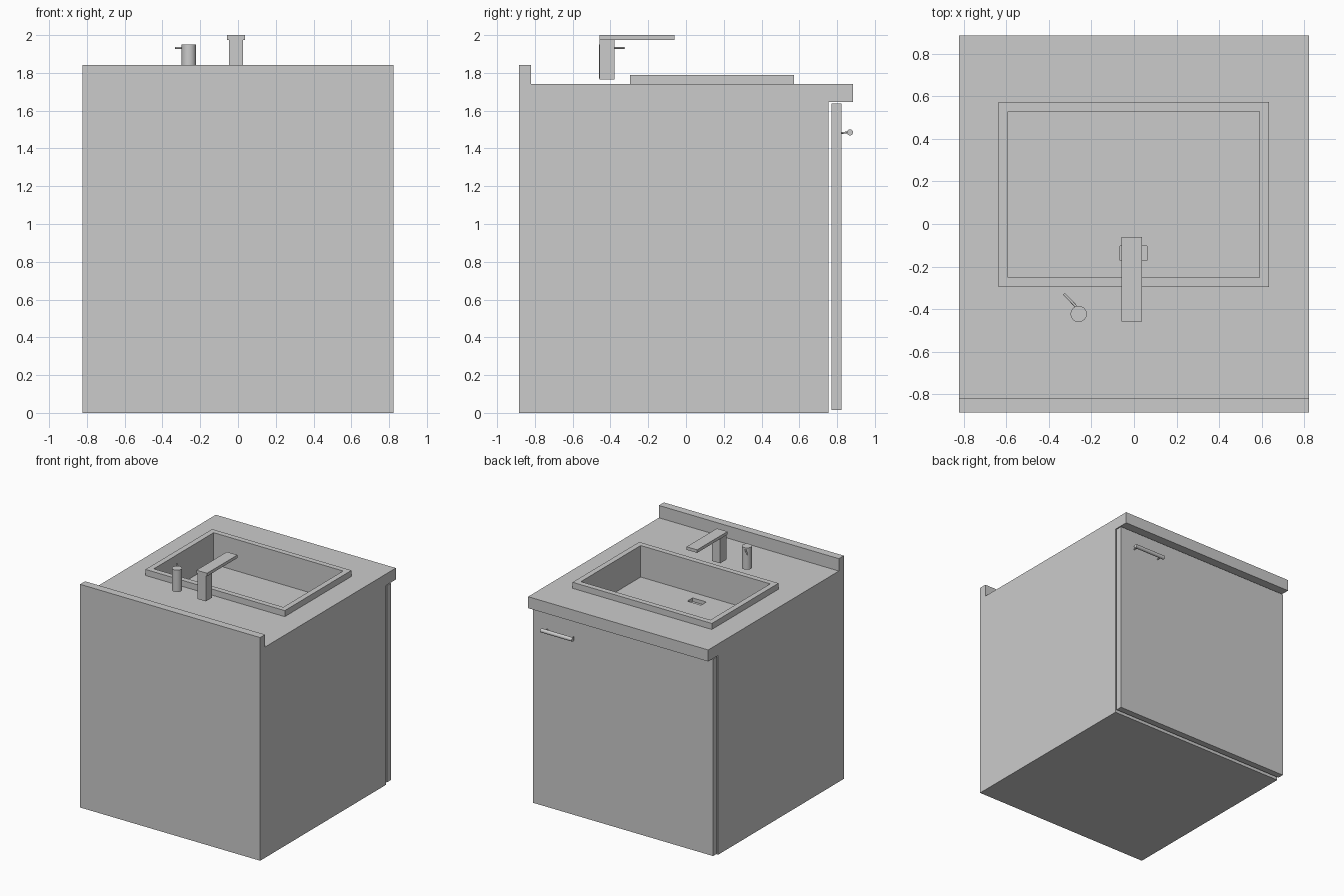
import bpy, bmesh, math
from mathutils import Vector

if "Cube" in bpy.data.objects:
    bpy.data.objects.remove(bpy.data.objects["Cube"])


def make(name, bm):
    bmesh.ops.recalc_face_normals(bm, faces=bm.faces)
    me = bpy.data.meshes.new(name)
    bm.to_mesh(me)
    bm.free()
    ob = bpy.data.objects.new(name, me)
    bpy.context.collection.objects.link(ob)
    return ob


def box(name, x, y, z):
    bm = bmesh.new()
    bmesh.ops.create_cube(bm, size=1)
    for v in bm.verts:
        v.co = [(a + b) / 2 + c * (b - a) for (a, b), c in zip((x, y, z), v.co)]
    return make(name, bm)


def rod(name, a, b, r, sides=32):
    a, b = Vector(a), Vector(b)
    bpy.ops.mesh.primitive_cylinder_add(vertices=sides, radius=r, depth=(b - a).length,
                                        location=(a + b) / 2)
    ob = bpy.context.object
    ob.name = name
    ob.rotation_euler = (b - a).to_track_quat('Z', 'Y').to_euler()
    bpy.ops.object.shade_smooth_by_angle(angle=math.radians(40))
    return ob


def cut(target, cutter):
    mod = target.modifiers.new("cut", 'BOOLEAN')
    mod.operation = 'DIFFERENCE'
    mod.solver = 'EXACT'
    mod.object = cutter
    bpy.context.view_layer.objects.active = target
    bpy.ops.object.modifier_apply(modifier=mod.name)
    bpy.data.objects.remove(cutter)


# cabinet with countertop overhang and backsplash: side profile swept in x
profile = [(-0.885, 0), (0.755, 0), (0.755, 1.645), (0.885, 1.645),
           (0.885, 1.74), (-0.82, 1.74), (-0.82, 1.842), (-0.885, 1.842)]
bm = bmesh.new()
face = bm.faces.new([bm.verts.new((-0.822, y, z)) for y, z in profile])
ext = bmesh.ops.extrude_face_region(bm, geom=[face])["geom"]
bmesh.ops.translate(bm, vec=(1.644, 0, 0),
                    verts=[g for g in ext if isinstance(g, bmesh.types.BMVert)])
cabinet = make("cabinet_and_countertop", bm)

# sink with raised rim, rectangular bowl and drain recess
SX, SY, FLOOR = (-0.637, 0.635), (-0.297, 0.573), 1.53
cut(cabinet, box("sink_opening", SX, SY, (FLOOR - 0.06, 2)))
sink = box("sink", SX, SY, (FLOOR - 0.06, 1.79))
cut(sink, box("bowl_cutter", (-0.592, 0.59), (-0.252, 0.528), (FLOOR, 2)))
cut(sink, box("drain_cutter", (-0.065, 0.06), (-0.172, -0.103), (FLOOR - 0.03, FLOOR + 0.1)))

# door and bar handle
box("door", (-0.822, 0.822), (0.769, 0.822), (0.015, 1.638))
rod("handle_bar", (0.425, 0.868, 1.485), (0.713, 0.868, 1.485), 0.016)
for i, x in enumerate((0.45, 0.688)):
    rod(f"handle_post_{i + 1}", (x, 0.82, 1.482), (x, 0.868, 1.485), 0.005, 12)

# faucet
box("faucet_post", (-0.047, 0.027), (-0.458, -0.378), (1.765, 1.977))
box("faucet_spout", (-0.058, 0.038), (-0.458, -0.062), (1.975, 2.0))

# control knob and lever
rod("faucet_control", (-0.26, -0.423, 1.77), (-0.26, -0.423, 1.95), 0.038)
rod("control_lever", (-0.265, -0.395, 1.932), (-0.33, -0.328, 1.932), 0.006, 16)
